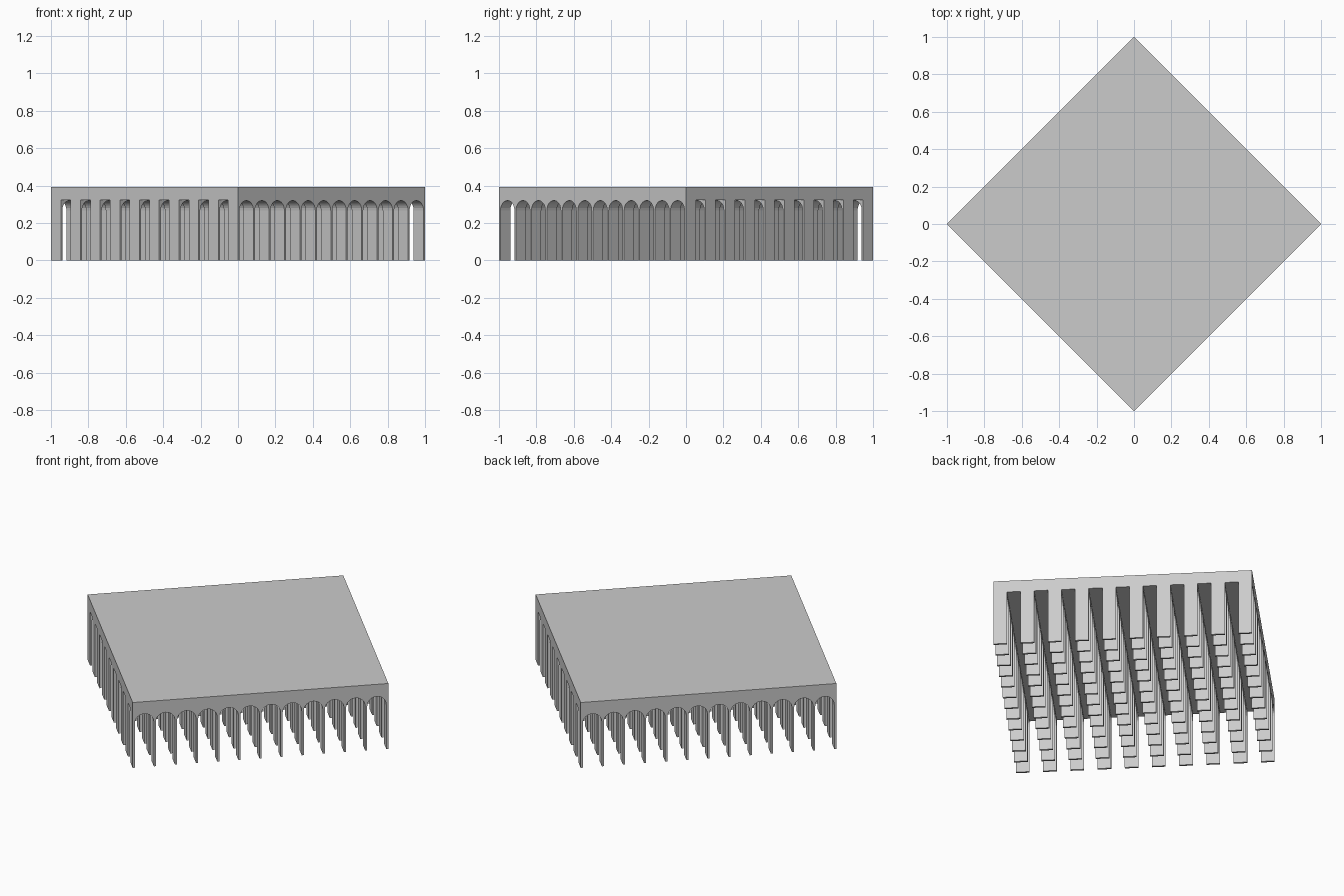
import bpy
import bmesh
from math import pi, cos, sin, sqrt

if "Cube" in bpy.data.objects:
    bpy.data.objects.remove(bpy.data.objects["Cube"], do_unlink=True)

SIDE = sqrt(2)            # square plan, turned so its corners lie on the axes
HEIGHT = 0.393
CEILING = 0.323           # underside of the roof slab
CROWN = 0.32              # top of each arch
ROWS, ARCHES, SEGMENTS = 10, 12, 12
THICK = SIDE / (2 * ROWS - 1)     # walls and gaps are equally wide
PIER = 0.0115
SPAN = (SIDE - (ARCHES + 1) * PIER) / ARCHES
RADIUS = SPAN / 2

stone = bpy.data.materials.new("plain grey")
stone.use_nodes = True
grey = (0.6, 0.6, 0.6, 1)
stone.diffuse_color = grey
stone.node_tree.nodes["Principled BSDF"].inputs["Base Color"].default_value = grey


def extruded(name, outline, direction):
    """Make a solid by sweeping a closed outline along a direction."""
    bm = bmesh.new()
    face = bm.faces.new([bm.verts.new(p) for p in outline])
    swept = bmesh.ops.extrude_face_region(bm, geom=[face])["geom"]
    moved = [g for g in swept if isinstance(g, bmesh.types.BMVert)]
    bmesh.ops.translate(bm, verts=moved, vec=direction)
    bmesh.ops.recalc_face_normals(bm, faces=bm.faces)
    mesh = bpy.data.meshes.new(name)
    bm.to_mesh(mesh)
    bm.free()
    mesh.materials.append(stone)
    obj = bpy.data.objects.new(name, mesh)
    bpy.context.collection.objects.link(obj)
    obj.rotation_euler.z = pi / 4
    return obj


# Roof slab
h = SIDE / 2
corners = [(-h, -h, CEILING), (h, -h, CEILING), (h, h, CEILING), (-h, h, CEILING)]
extruded("roof_slab", corners, (0, 0, HEIGHT - CEILING))

# Arcade wall: thin piers joined by round arches
outline = [(h, -h, CEILING), (-h, -h, CEILING), (-h, -h, 0)]
for i in range(ARCHES):
    start = -h + PIER + i * (SPAN + PIER)
    middle = start + RADIUS
    outline.append((start, -h, 0))
    for k in range(SEGMENTS + 1):
        a = pi * (1 - k / SEGMENTS)
        outline.append((middle + RADIUS * cos(a), -h, CROWN - RADIUS + RADIUS * sin(a)))
    outline.append((start + SPAN, -h, 0))
outline.append((h, -h, 0))
walls = extruded("arcade_walls", outline, (0, THICK, 0))

# Repeat the wall with open aisles between
rows = walls.modifiers.new("rows", 'ARRAY')
rows.count = ROWS
rows.use_relative_offset = False
rows.use_constant_offset = True
rows.constant_offset_displace = (0, 2 * THICK, 0)
